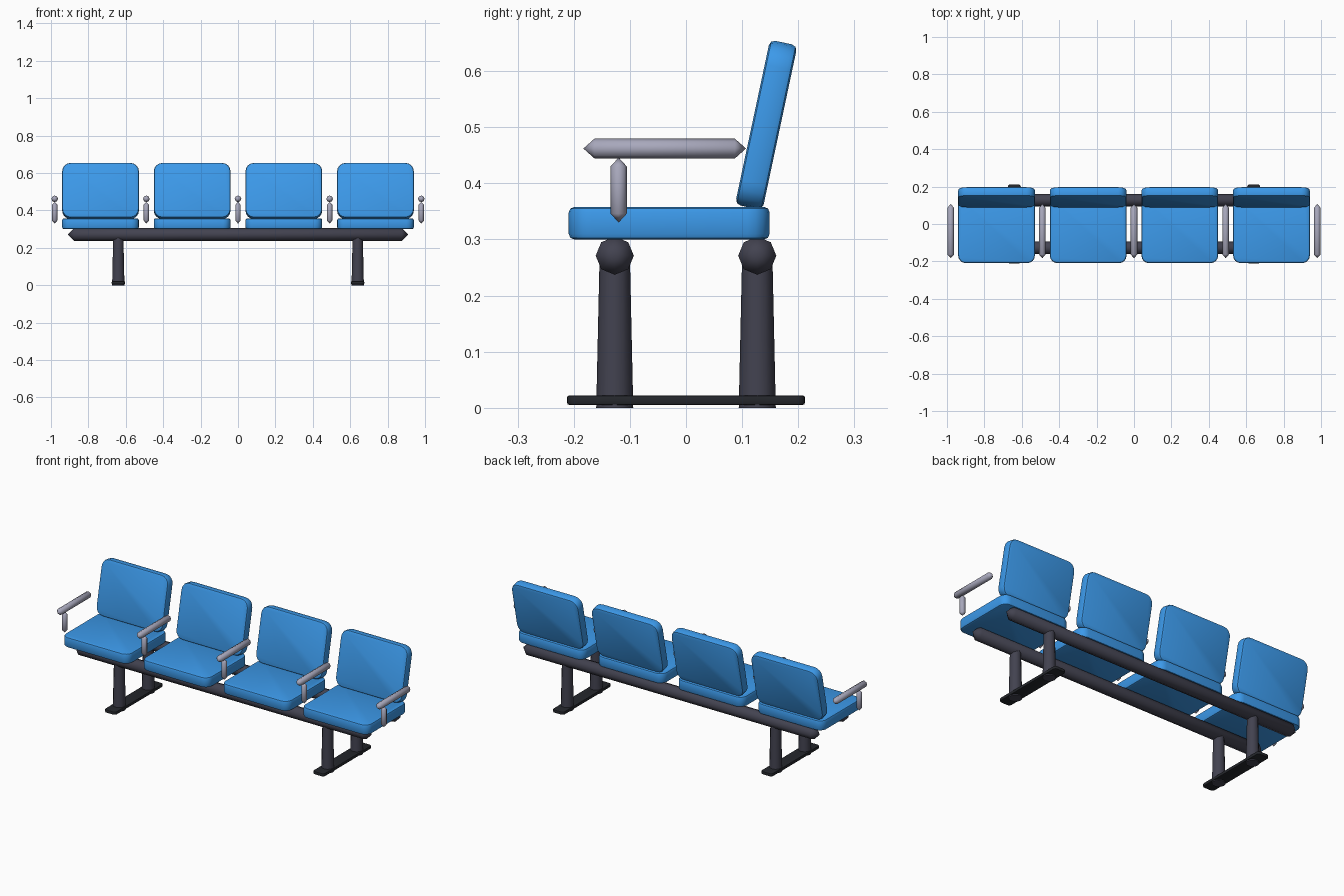
import bpy, bmesh
from math import radians, pi
from mathutils import Matrix, Vector

cube = bpy.data.objects.get("Cube")
if cube:
    bpy.data.objects.remove(cube, do_unlink=True)


def material(name, rgb):
    mat = bpy.data.materials.new(name)
    mat.use_nodes = True
    mat.diffuse_color = (*rgb, 1)
    mat.node_tree.nodes["Principled BSDF"].inputs["Base Color"].default_value = (*rgb, 1)
    return mat


BLUE = material("blue_shell", (0.045, 0.32, 0.82))
STEEL = material("dark_steel", (0.055, 0.055, 0.08))
BASE = material("black_base", (0.018, 0.02, 0.025))
GREY = material("grey_metal", (0.39, 0.39, 0.5))


def finish(bm, name, mat, matrix, angle):
    bmesh.ops.recalc_face_normals(bm, faces=bm.faces)
    mesh = bpy.data.meshes.new(name)
    bm.to_mesh(mesh)
    bm.free()
    mesh.materials.append(mat)
    obj = bpy.data.objects.new(name, mesh)
    bpy.context.collection.objects.link(obj)
    obj.matrix_world = matrix
    bpy.ops.object.select_all(action='DESELECT')
    obj.select_set(True)
    bpy.context.view_layer.objects.active = obj
    bpy.ops.object.shade_smooth_by_angle(angle=radians(angle))
    return obj


def rounded_slab(name, size, location, radius, rim, mat, tilt=0):
    """Slab with rounded corners in its local XY outline and softened rims."""
    bm = bmesh.new()
    bmesh.ops.create_cube(bm, size=1)
    bmesh.ops.scale(bm, vec=size, verts=bm.verts)
    corners = [e for e in bm.edges
               if abs(e.verts[0].co.z - e.verts[1].co.z) > size[2] / 2]
    bmesh.ops.bevel(bm, geom=corners, offset=radius, segments=4,
                    profile=0.5, affect='EDGES')
    rims = [e for e in bm.edges if abs(e.verts[0].co.z - e.verts[1].co.z) < 1e-5]
    bmesh.ops.bevel(bm, geom=rims, offset=rim, segments=2,
                    profile=0.5, affect='EDGES')
    matrix = Matrix.Translation(location) @ Matrix.Rotation(radians(tilt), 4, 'X')
    return finish(bm, name, mat, matrix, 35)


def lathe(name, profile, start, axis, sides, mat):
    """Turn (radius, height) points about an axis leaving from start."""
    bm = bmesh.new()
    verts = [bm.verts.new((r, 0, h)) for r, h in profile]
    edges = [bm.edges.new(pair) for pair in zip(verts, verts[1:])]
    bmesh.ops.spin(bm, geom=verts + edges, cent=(0, 0, 0), axis=(0, 0, 1),
                   angle=2 * pi, steps=sides)
    bmesh.ops.remove_doubles(bm, verts=bm.verts, dist=1e-5)
    turn = Vector((0, 0, 1)).rotation_difference(Vector(axis)).to_matrix().to_4x4()
    return finish(bm, name, mat, Matrix.Translation(start) @ turn, 50)


def pointed_tube(name, radius, length, tip, start, axis, mat):
    profile = [(0, 0), (radius, tip), (radius, length - tip), (0, length)]
    return lathe(name, profile, start, axis, 8, mat)


# Seats and reclined backrests
PITCH = 0.49
for i in range(4):
    x = (i - 1.5) * PITCH
    rounded_slab(f"seat_{i + 1}", (0.41, 0.358, 0.058), (x, -0.03, 0.329),
                 0.04, 0.01, BLUE)
    rounded_slab(f"backrest_{i + 1}", (0.41, 0.30, 0.05), (x, 0.143, 0.504),
                 0.045, 0.01, BLUE, tilt=78)

# Armrests with their posts
for i in range(5):
    x = (i - 2) * PITCH
    pointed_tube(f"armrest_{i + 1}", 0.0177, 0.29, 0.02,
                 (x, -0.183, 0.462), (0, 1, 0), GREY)
    pointed_tube(f"armrest_post_{i + 1}", 0.0145, 0.116, 0.016,
                 (x, -0.12, 0.33), (0, 0, 1), GREY)

# Support rails
for side, y in (("front", -0.127), ("rear", 0.127)):
    pointed_tube(f"{side}_rail", 0.034, 1.82, 0.034,
                 (-0.91, y, 0.271), (1, 0, 0), STEEL)

# Foot plates and tapered legs
for hand, x in (("left", 0.64), ("right", -0.64)):
    rounded_slab(f"{hand}_foot_plate", (0.07, 0.424, 0.017), (x, 0, 0.0135),
                 0.015, 0.004, BASE)
    for side, y in (("front", -0.127), ("rear", 0.127)):
        lathe(f"{hand}_{side}_leg",
              [(0, 0), (0.033, 0), (0.027, 0.27), (0, 0.27)],
              (x, y, 0), (0, 0, 1), 12, STEEL)
